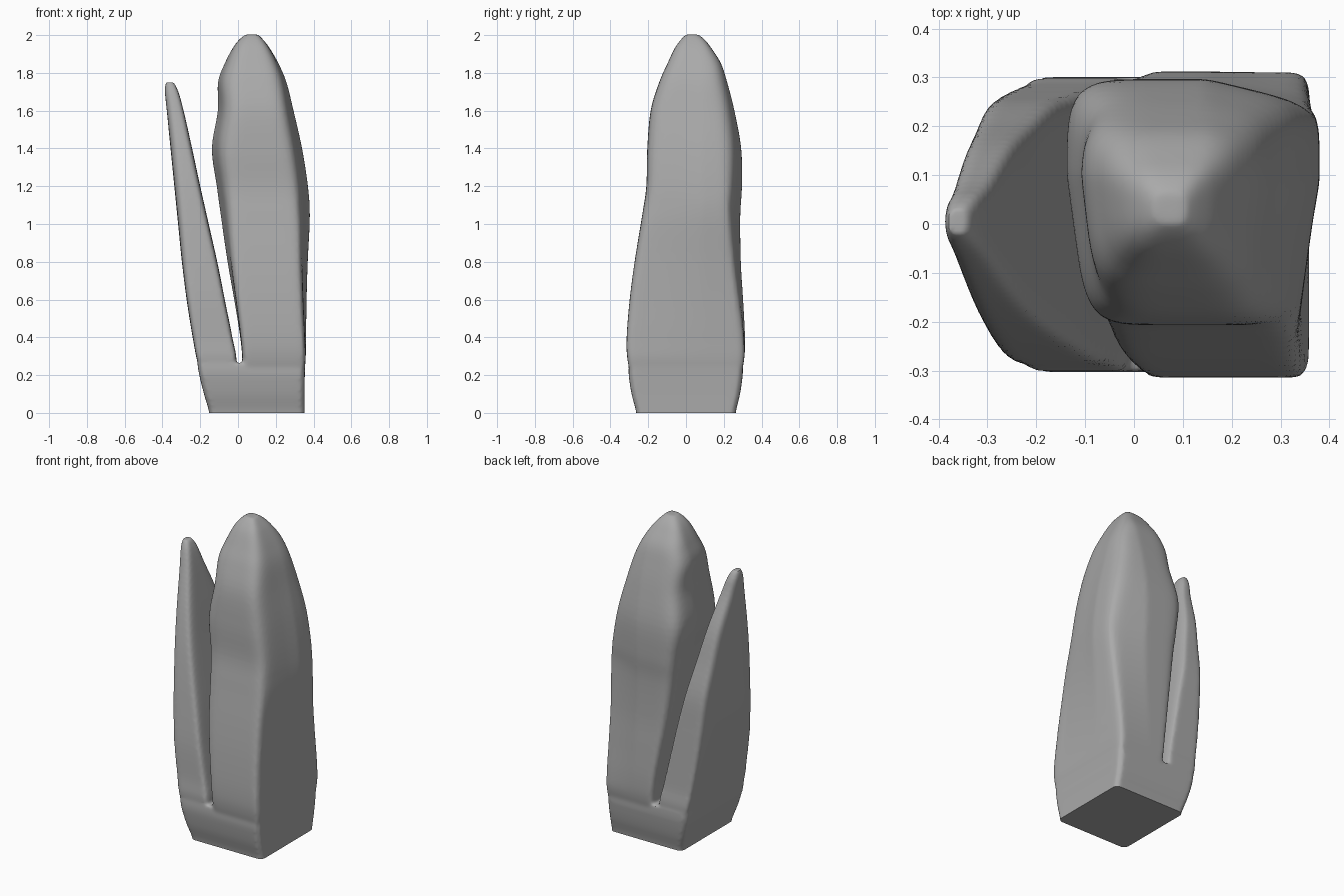
import bpy, bmesh, math

cube = bpy.data.objects.get("Cube")
if cube:
    bpy.data.objects.remove(cube, do_unlink=True)

SIDES = 80
STEPS = 5


def clamp(value):
    return max(0, min(1, value))


def refine(levels):
    """Smooth in-between levels along a spline through the given ones."""
    last = len(levels) - 1
    for k in range(last):
        around = [levels[max(0, min(last, k + n))] for n in (-1, 0, 1, 2)]
        for step in range(STEPS):
            t = step / STEPS
            yield [b + t / 2 * (c - a + t * (2 * a - 5 * b + 4 * c - d
                                             + t * (3 * (b - c) + d - a)))
                   for a, b, c, d in zip(*around)]
    yield levels[last]


def ring_points(level, left_power, right_power):
    """Squarish cross-section, with its own corner sharpness on each side."""
    z, x0, x1, y0, y1 = level
    cx, cy = (x0 + x1) / 2, (y0 + y1) / 2
    rx, ry = (x1 - x0) / 2, (y1 - y0) / 2
    for i in range(SIDES):
        angle = math.tau * (i + 0.5) / SIDES
        c, s = math.cos(angle), math.sin(angle)
        power = right_power if c > 0 else left_power
        # project the direction onto the superellipse
        size = (abs(c) ** power + abs(s) ** power) ** (-1 / power)
        yield cx + rx * c * size, cy + ry * s * size, z


def trunk_shape(x, y, z):
    """Narrow the front and bevel the back left corner higher up."""
    lift = clamp((z - .3) / .8)
    middle = .1
    narrow = 1 - .17 * lift * clamp((.1 - y) / .3)
    bevel = 1 - .16 * lift * clamp((x - .15) / .2) if y > 0 else 1
    return middle + (x - middle) * narrow, y * bevel, z


def plain_shape(x, y, z):
    return x, y, z


def add_loft(bm, levels, left_powers, right_powers, shape=plain_shape):
    """Closed skin through the levels; powers run from bottom to top."""
    rings = []
    low, high = levels[0][0], levels[-1][0]
    for level in refine(levels):
        t = clamp((level[0] - low) / (high - low))
        # corner sharpness falls off quickly, then levels out
        left, right = (b * (a / b) ** (1 - t) for a, b in (left_powers, right_powers))
        rings.append([bm.verts.new(shape(*p)) for p in ring_points(level, left, right)])
    for a, b in zip(rings, rings[1:]):
        for i in range(SIDES):
            j = (i + 1) % SIDES
            bm.faces.new((a[i], a[j], b[j], b[i]))
    bm.faces.new(rings[0][::-1])
    bm.faces.new(rings[-1])


# Levels: height, left, right, front, back
base_levels = [
    (-.08, -.152, .352, -.263, .263),
    (0, -.152, .352, -.263, .263),
    (.1, -.18, .352, -.288, .286),
    (.2, -.205, .354, -.303, .3),
    (.262, -.215, .355, -.301, .3),
]
trunk_levels = [
    (.1, .03, .34, -.27, .27),
    (.27, .024, .357, -.308, .306),
    (.4, .012, .36, -.314, .312),
    (.6, -.02, .363, -.298, .302),
    (.8, -.055, .369, -.272, .29),
    (1.04, -.09, .38, -.233, .287),
    (1.2, -.112, .37, -.21, .296),
    (1.4, -.138, .339, -.205, .292),
    (1.6, -.107, .294, -.187, .256),
    (1.75, -.107, .257, -.142, .218),
    (1.85, -.072, .215, -.098, .185),
    (1.93, -.032, .17, -.06, .135),
    (1.975, .002, .135, -.028, .1),
    (2.003, .038, .107, 0, .065),
]
blade_levels = [
    (.1, -.17, -.03, -.27, .27),
    (.27, -.215, -.008, -.3, .298),
    (.4, -.24, -.03, -.292, .287),
    (.6, -.272, -.07, -.28, .275),
    (.8, -.297, -.11, -.255, .263),
    (1, -.317, -.155, -.225, .247),
    (1.2, -.337, -.2, -.188, .205),
    (1.4, -.357, -.243, -.14, .16),
    (1.6, -.377, -.288, -.08, .088),
    (1.7, -.387, -.316, -.048, .058),
    (1.75, -.383, -.34, -.024, .034),
]

# Join base, trunk and blade into one softly blended skin
bm = bmesh.new()
add_loft(bm, base_levels, (40, 30), (40, 30))
add_loft(bm, trunk_levels, (26, 3), (26, 4), trunk_shape)
add_loft(bm, blade_levels, (20, 2.3), (26, 4))
bmesh.ops.recalc_face_normals(bm, faces=bm.faces)
mesh = bpy.data.meshes.new("split_stump")
bm.to_mesh(mesh)
bm.free()
stump = bpy.data.objects.new("split_stump", mesh)
bpy.context.collection.objects.link(stump)

remesh = stump.modifiers.new("blend", "REMESH")
remesh.mode = "VOXEL"
remesh.voxel_size = 0.01
smooth = stump.modifiers.new("soften", "SMOOTH")
smooth.factor = 0.5
smooth.iterations = 5
bpy.context.view_layer.update()
graph = bpy.context.evaluated_depsgraph_get()
blended = bpy.data.meshes.new_from_object(stump.evaluated_get(graph))
stump.modifiers.clear()
stump.data = blended

# Cut the foot flat and close it
bm = bmesh.new()
bm.from_mesh(blended)
cut = bmesh.ops.bisect_plane(bm, geom=bm.verts[:] + bm.edges[:] + bm.faces[:],
                             plane_co=(0, 0, 0), plane_no=(0, 0, 1), clear_inner=True)
rim = [e for e in cut["geom_cut"] if isinstance(e, bmesh.types.BMEdge)]
bmesh.ops.holes_fill(bm, edges=rim, sides=0)
bmesh.ops.recalc_face_normals(bm, faces=bm.faces)
bm.to_mesh(blended)
bm.free()

# Plain grey surface
grey = bpy.data.materials.new("stone_grey")
grey.use_nodes = True
colour = (.4, .4, .4, 1)
grey.diffuse_color = colour
grey.node_tree.nodes["Principled BSDF"].inputs["Base Color"].default_value = colour
blended.materials.clear()
blended.materials.append(grey)

bpy.context.view_layer.objects.active = stump
stump.select_set(True)
bpy.ops.object.shade_smooth_by_angle(angle=math.radians(40))
